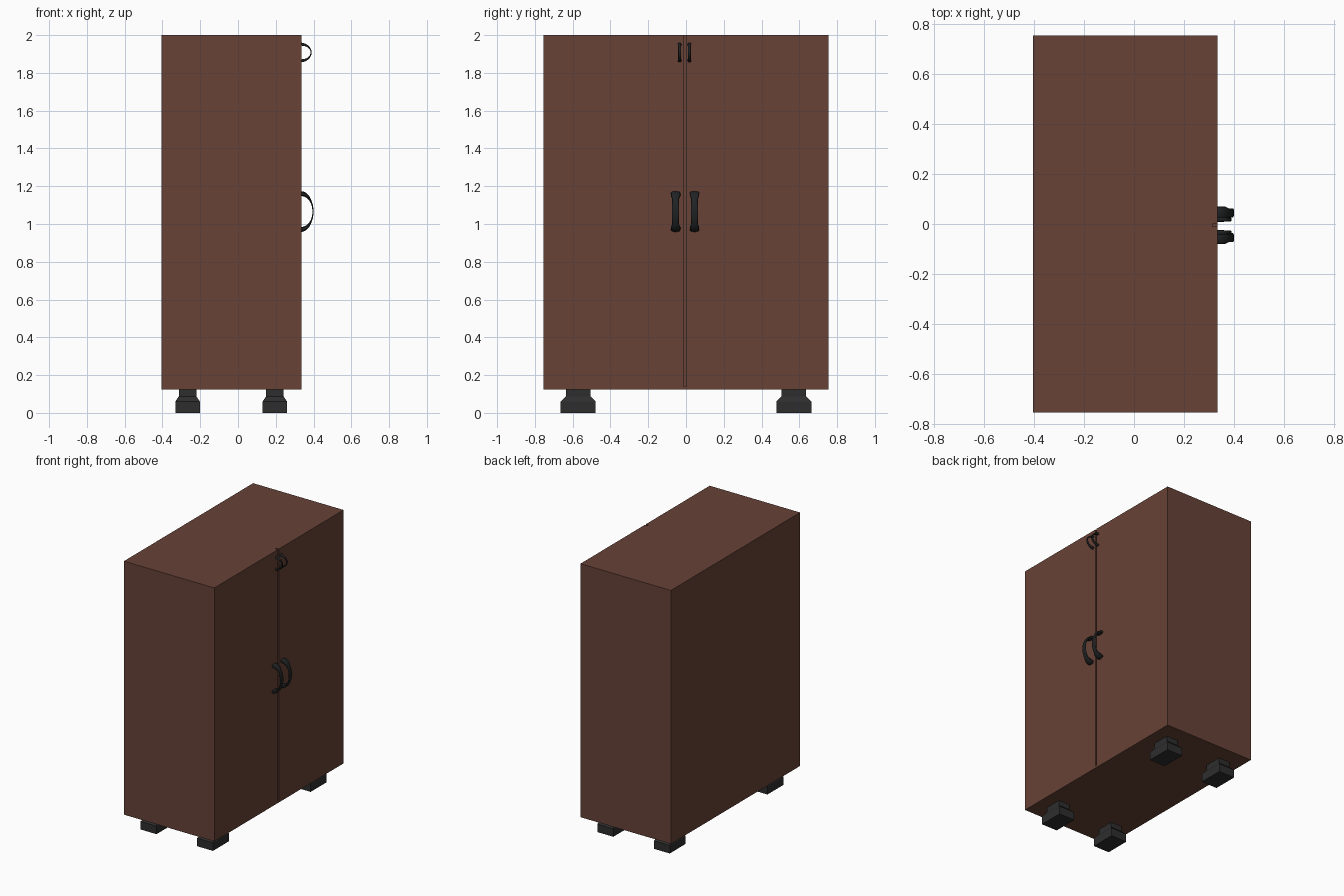
import bpy, bmesh, math

if "Cube" in bpy.data.objects:
    bpy.data.objects.remove(bpy.data.objects["Cube"])


def material(name, rgb):
    m = bpy.data.materials.new(name)
    m.diffuse_color = (*rgb, 1)
    m.use_nodes = True
    m.node_tree.nodes["Principled BSDF"].inputs["Base Color"].default_value = m.diffuse_color
    return m


BROWN = material("brown wood", (0.135, 0.054, 0.037))
FOOT = material("charcoal", (0.027, 0.027, 0.027))
BLACK = material("black metal", (0.015, 0.016, 0.017))


def finish(name, bm, mat):
    bmesh.ops.recalc_face_normals(bm, faces=bm.faces)
    me = bpy.data.meshes.new(name)
    bm.to_mesh(me)
    bm.free()
    me.materials.append(mat)
    ob = bpy.data.objects.new(name, me)
    bpy.context.collection.objects.link(ob)
    return ob


def skin(name, rings, mat):
    """Closed skin through rings of equal point count."""
    bm = bmesh.new()
    vs = [[bm.verts.new(p) for p in r] for r in rings]
    n = len(vs[0])
    for a, b in zip(vs, vs[1:]):
        for i in range(n):
            j = (i + 1) % n
            bm.faces.new((a[i], a[j], b[j], b[i]))
    bm.faces.new(vs[0])
    bm.faces.new(vs[-1])
    return finish(name, bm, mat)


def rect(cx, cy, hx, hy, z):
    return [(cx + sx * hx, cy + sy * hy, z)
            for sx, sy in ((-1, -1), (1, -1), (1, 1), (-1, 1))]


# Cabinet body with the door seam cut into the +x face
SEAM_Y = -0.005
body = skin("cabinet_body", [rect(-0.035, 0, 0.37, 0.755, z) for z in (0.125, 2.0)], BROWN)
cutter = skin("seam_cutter", [rect(0.335, SEAM_Y, 0.02, 0.006, z) for z in (0.14, 2.1)], BROWN)
cutter.hide_render = True
cutter.hide_viewport = True
mod = body.modifiers.new("door_seam", 'BOOLEAN')
mod.operation = 'DIFFERENCE'
mod.object = cutter
mod.solver = 'EXACT'

# Stepped feet: (half x, half y, z)
PROFILE = ((0.065, 0.093, 0), (0.065, 0.093, 0.06), (0.046, 0.065, 0.088), (0.046, 0.065, 0.127))
for xn, cx in (("back", -0.267), ("front", 0.195)):
    for yn, cy in (("left", -0.571), ("right", 0.571)):
        skin(f"foot_{xn}_{yn}", [rect(cx, cy, hx, hy, z) for hx, hy, z in PROFILE], FOOT)


# Arched handles: a flat rounded bar swept over a half ellipse, flared at the ends
def handle(name, y, z, reach, rise, width, thick, waist, thin):
    rings = []
    steps = 24
    for k in range(steps + 1):
        a = math.pi * (k / steps - 0.5)
        c, s = math.cos(a), math.sin(a)
        flare = max(0.0, min(1.0, (abs(s) - 0.72) / 0.13))   # 1 near the ends
        hw = waist + (width - waist) * flare
        ht = thin + (thick - thin) * abs(s) ** 3
        nx, nz = c / reach, s / rise
        L = math.hypot(nx, nz)
        nx, nz = nx / L, nz / L
        ring = []
        for i in range(12):
            t = math.tau * i / 12
            u, v = math.cos(t), math.sin(t)
            u = math.copysign(abs(u) ** 0.6, u) * hw
            v = math.copysign(abs(v) ** 0.8, v) * ht
            ring.append((0.332 + reach * c + nx * v, y + u, z + rise * s + nz * v))
        rings.append(ring)
    ob = skin(name, rings, BLACK)
    bpy.context.view_layer.objects.active = ob
    ob.select_set(True)
    bpy.ops.object.shade_smooth_by_angle(angle=math.radians(40))
    ob.select_set(False)


for side, s in (("left", -1), ("right", 1)):
    handle(f"door_handle_{side}", SEAM_Y + s * 0.05, 1.066, 0.065, 0.095, 0.025, 0.013, 0.018, 0.003)
    handle(f"top_handle_{side}", SEAM_Y + s * 0.026 - 0.003, 1.908, 0.055, 0.044, 0.009, 0.008, 0.0075, 0.003)
